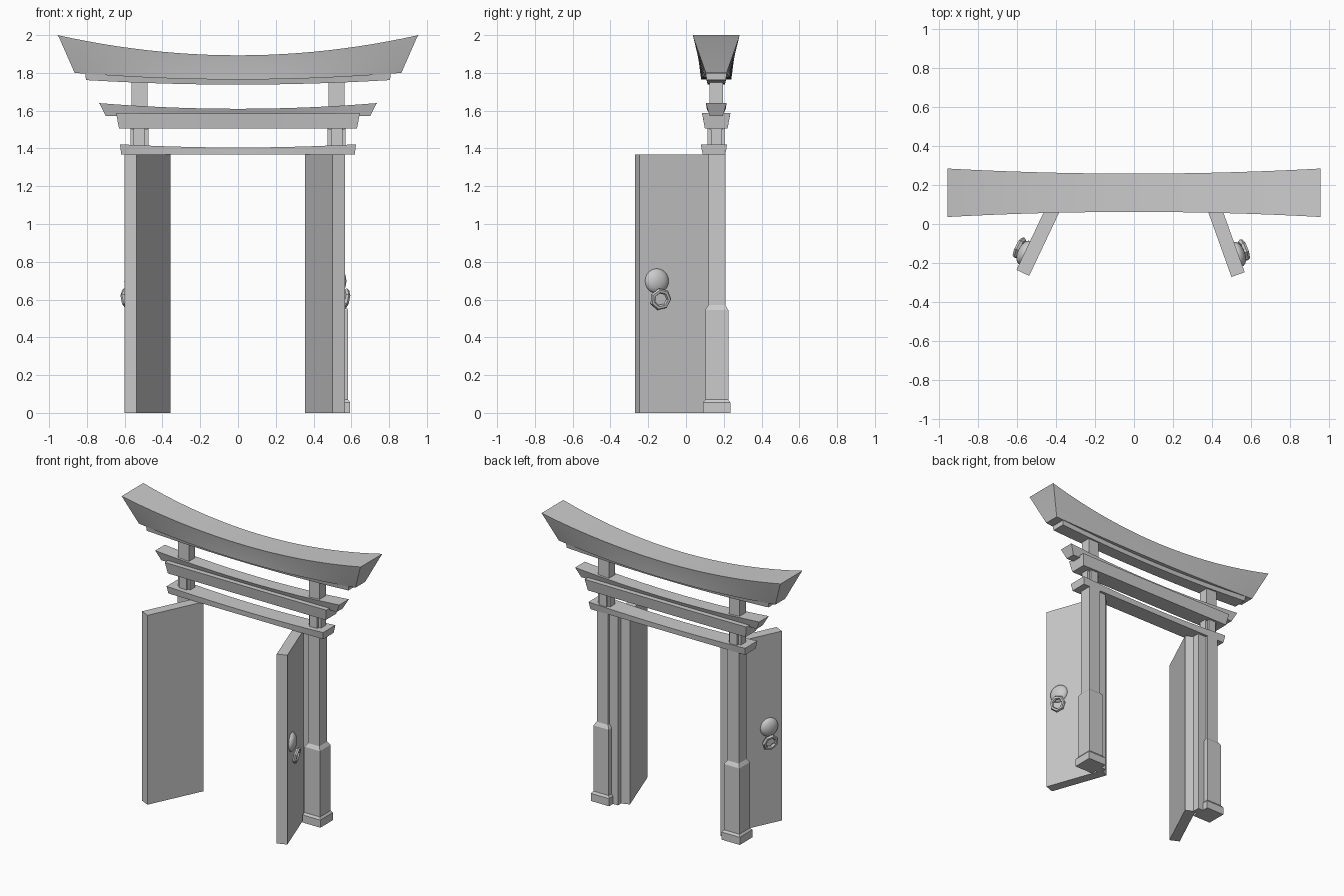
import bpy, bmesh, math
from mathutils import Vector, Matrix

if "Cube" in bpy.data.objects:
    bpy.data.objects.remove(bpy.data.objects["Cube"])

YC = 0.16  # depth centre line of the gate


def finish(name, bm, smooth=False):
    bmesh.ops.recalc_face_normals(bm, faces=bm.faces)
    me = bpy.data.meshes.new(name)
    bm.to_mesh(me)
    bm.free()
    ob = bpy.data.objects.new(name, me)
    bpy.context.collection.objects.link(ob)
    if smooth:
        bpy.ops.object.select_all(action='DESELECT')
        ob.select_set(True)
        bpy.context.view_layer.objects.active = ob
        bpy.ops.object.shade_smooth_by_angle(angle=math.radians(25))
    return ob


def beam(name, levels, yc=YC, n=24):
    """Sagging beam. Each level: half length, half depth mid/end, z mid/end."""
    bm = bmesh.new()
    rings = []
    for i in range(n + 1):
        t = -1 + 2 * i / n
        k = t * t
        pts = [[], []]
        for hl, wm, we, zm, ze in levels:
            w, z = wm + (we - wm) * k, zm + (ze - zm) * k
            for side, s in enumerate((-1, 1)):
                pts[side].append(bm.verts.new((t * hl, yc + s * w, z)))
        rings.append(pts[0] + pts[1][::-1])
    m = len(rings[0])
    for a, b in zip(rings, rings[1:]):
        for j in range(m):
            bm.faces.new((a[j], a[(j + 1) % m], b[(j + 1) % m], b[j]))
    L = len(levels)
    for r in (rings[0], rings[-1]):
        for j in range(L - 1):
            bm.faces.new((r[j], r[j + 1], r[m - 2 - j], r[m - 1 - j]))
    return finish(name, bm, True)


def box(name, x0, x1, y0, y1, z0, z1):
    bm = bmesh.new()
    mat = Matrix.Translation(((x0 + x1) / 2, (y0 + y1) / 2, (z0 + z1) / 2)) \
        @ Matrix.Diagonal((abs(x1 - x0), abs(y1 - y0), abs(z1 - z0), 1))
    bmesh.ops.create_cube(bm, size=1, matrix=mat)
    return finish(name, bm)


def stepped_post(name, cx, cy, profile):
    """Square post from (half width, z) steps."""
    bm = bmesh.new()
    rings = [[bm.verts.new((cx + a * h, cy + b * h, z))
              for a, b in ((-1, -1), (1, -1), (1, 1), (-1, 1))] for h, z in profile]
    for r, q in zip(rings, rings[1:]):
        for j in range(4):
            bm.faces.new((r[j], r[(j + 1) % 4], q[(j + 1) % 4], q[j]))
    bm.faces.new(rings[0])
    bm.faces.new(rings[-1])
    return finish(name, bm)


# Roof and lintels
beam("roof", [(.865, .08, .055, 1.765, 1.80), (.945, .095, .119, 1.883, 1.982),
              (.955, .098, .124, 1.893, 2.0)])
beam("roof_under_beam", [(.805, .045, .05, 1.738, 1.762), (.81, .06, .06, 1.79, 1.82)])
beam("upper_lintel_cap", [(.70, .035, .035, 1.575, 1.572), (.735, .05, .055, 1.61, 1.64)])
beam("upper_lintel", [(.63, .06, .06, 1.505, 1.505), (.645, .075, .075, 1.585, 1.587)])
beam("lower_lintel", [(.618, .06, .06, 1.368, 1.368), (.625, .063, .07, 1.405, 1.422)], yc=.148)

# Pillars, necks and jambs
for side, s in (("left", -1), ("right", 1)):
    cx = s * .522
    stepped_post(side + "_pillar", cx, YC + .003,
                 [(.072, 0), (.072, .055), (.061, .07), (.061, .545), (.045, .57), (.045, 1.375)])
    box(side + "_jamb", s * .41, s * .48, .13, .19, 0, 1.375)
    box(side + "_neck", cx - .048, cx + .048, YC - .028, YC + .028, 1.39, 1.52)
    box(side + "_neck_core", cx - .03, cx + .03, YC - .045, YC + .045, 1.39, 1.52)
    box(side + "_top_post", cx - .043, cx + .043, YC - .036, YC + .036, 1.5, 1.78)

# Open doors with a knob and pull ring on the outer face
for side, s, corner, direction, length in (
        ("left", -1, (-.602, -.235), (.428, .904), .42),
        ("right", 1, (.567, -.247), (-.337, .942), .43)):
    u = Vector((*direction, 0)).normalized()      # from free edge to hinge
    out = Vector((u.y * s, -u.x * s, 0))          # outward normal
    o = Vector((*corner, 0))
    frame = Matrix((u, out, (0, 0, 1))).transposed().to_4x4()
    frame.translation = o

    ob = box(side + "_door", 0, length, -.072, 0, 0, 1.367)
    ob.matrix_world = frame

    bm = bmesh.new()
    bmesh.ops.create_uvsphere(bm, u_segments=24, v_segments=12, radius=.066)
    bmesh.ops.scale(bm, vec=(1, .55, 1), verts=bm.verts)
    bmesh.ops.bisect_plane(bm, geom=bm.verts[:] + bm.edges[:] + bm.faces[:],
                           plane_co=(0, 0, 0), plane_no=(0, 1, 0), clear_inner=True)
    knob = finish(side + "_door_knob", bm, True)
    knob.matrix_world = frame @ Matrix.Translation((.098, -.001, .698))

    bpy.ops.mesh.primitive_torus_add(major_segments=7, minor_segments=6,
                                     major_radius=.046, minor_radius=.014)
    ring = bpy.context.object
    ring.name = side + "_pull_ring"
    ring.matrix_world = frame @ Matrix.Translation((.107, .034, .602)) \
        @ Matrix.Rotation(math.radians(78), 4, 'X')
